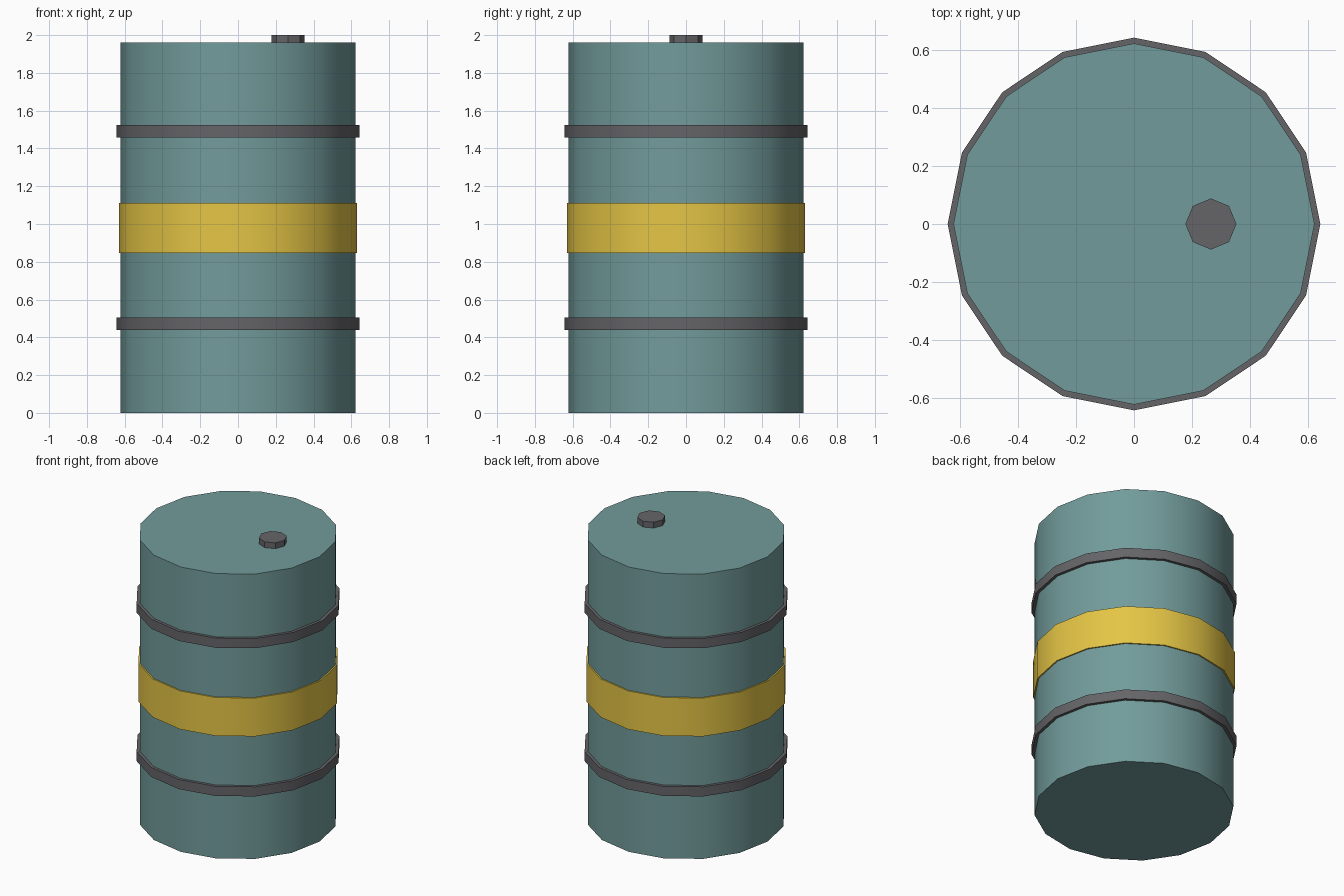
import bpy
import math

if "Cube" in bpy.data.objects:
    bpy.data.objects.remove(bpy.data.objects["Cube"])


def material(name, color):
    mat = bpy.data.materials.new(name)
    mat.diffuse_color = (*color, 1)
    mat.use_nodes = True
    mat.node_tree.nodes["Principled BSDF"].inputs["Base Color"].default_value = mat.diffuse_color
    return mat


teal = material("teal_paint", (0.17, 0.33, 0.33))
yellow = material("yellow_paint", (0.78, 0.56, 0.06))
dark = material("dark_metal", (0.13, 0.13, 0.14))


def cylinder(name, radius, z0, z1, mat, sides=16, x=0):
    bpy.ops.mesh.primitive_cylinder_add(
        vertices=sides, radius=radius, depth=z1 - z0, location=(x, 0, (z0 + z1) / 2))
    ob = bpy.context.object
    ob.name = name
    ob.data.materials.append(mat)
    bpy.ops.object.shade_smooth_by_angle(angle=math.radians(30))
    return ob


# Drum body
cylinder("drum_body", 0.622, 0, 1.96, teal)

# Raised hoops, lower and upper
for name, z in (("lower_hoop", 0.472), ("upper_hoop", 1.492)):
    cylinder(name, 0.642, z - 0.033, z + 0.033, dark)

# Painted stripe around the middle
cylinder("middle_stripe", 0.631, 0.847, 1.111, yellow)

# Octagonal filler cap on the lid
cylinder("filler_cap", 0.088, 1.94, 2.0, dark, sides=8, x=0.265)
